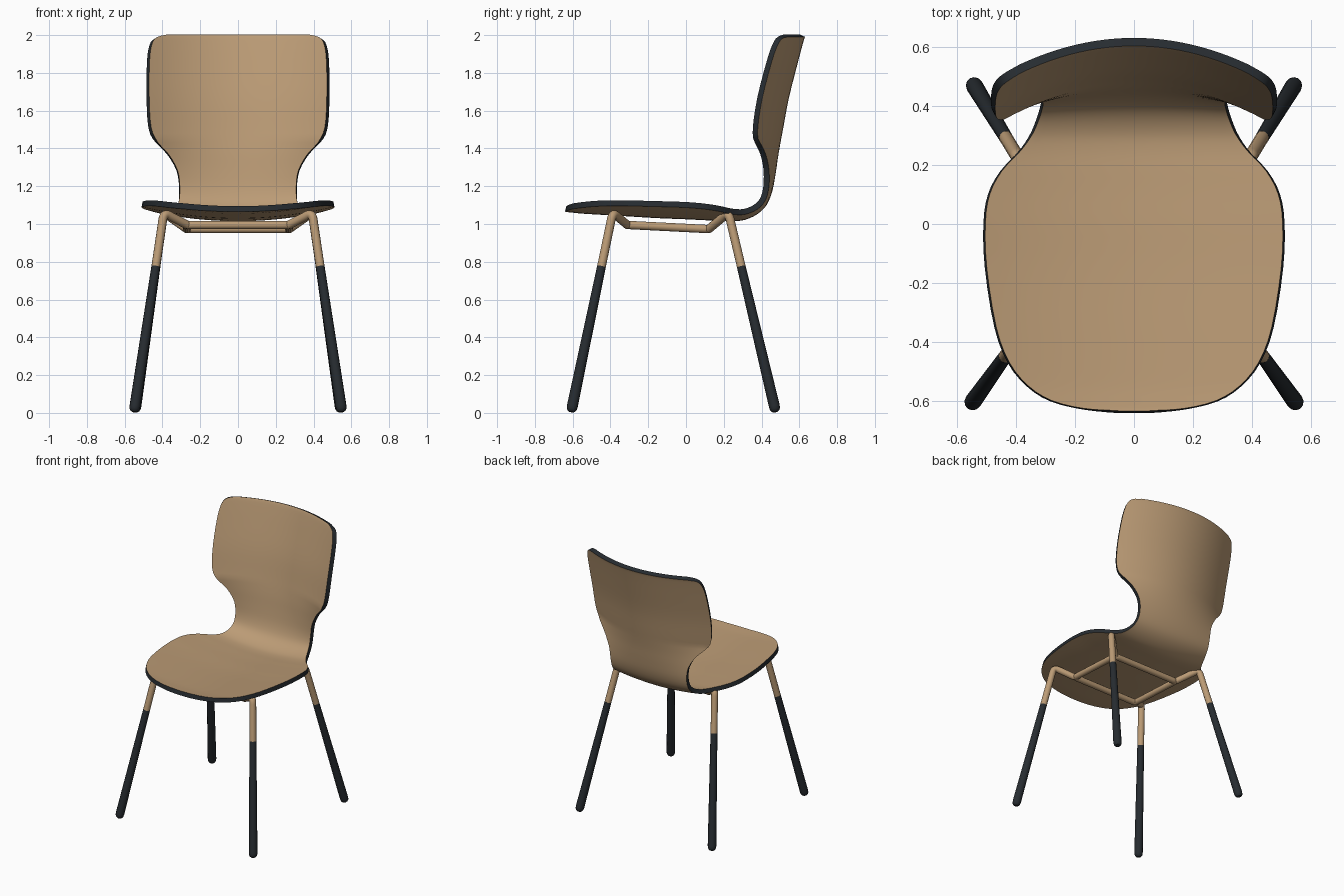
import bpy, bmesh
from mathutils import Vector

if "Cube" in bpy.data.objects:
    bpy.data.objects.remove(bpy.data.objects["Cube"])


def material(name, color):
    m = bpy.data.materials.new(name)
    m.diffuse_color = (*color, 1)
    m.use_nodes = True
    m.node_tree.nodes["Principled BSDF"].inputs["Base Color"].default_value = m.diffuse_color
    return m


WOOD = material("wood", (0.50, 0.33, 0.18))
DARK = material("dark", (0.02, 0.025, 0.03))


def tube(name, points, radius, mat, kind='NURBS', cyclic=False, scales=None):
    """Round tube along a path, with optional radius scale per point."""
    cu = bpy.data.curves.new(name, 'CURVE')
    cu.dimensions = '3D'
    cu.bevel_depth = radius
    cu.bevel_resolution = 4
    cu.use_fill_caps = not cyclic
    sp = cu.splines.new(kind)
    sp.points.add(len(points) - 1)
    for i, (p, co) in enumerate(zip(sp.points, points)):
        p.co = (*co, 1)
        p.radius = scales[i] if scales else 1
    if kind == 'NURBS':
        sp.order_u = 3
        sp.use_endpoint_u = not cyclic
        sp.resolution_u = 8
    sp.use_cyclic_u = cyclic
    sp.use_smooth = True
    cu.materials.append(mat)
    ob = bpy.data.objects.new(name, cu)
    bpy.context.collection.objects.link(ob)
    return ob


# Shell: centre line from seat front to back top as (y, z, half width)
PROFILE = [
    (-.637, 1.080, .05), (-.627, 1.078, .17), (-.60, 1.075, .28), (-.55, 1.070, .36),
    (-.47, 1.065, .425), (-.35, 1.058, .47), (-.15, 1.046, .502), (0, 1.040, .507),
    (.10, 1.035, .492), (.18, 1.032, .45), (.25, 1.030, .385), (.31, 1.037, .345),
    (.37, 1.065, .322), (.415, 1.11, .312), (.443, 1.18, .31), (.46, 1.27, .322),
    (.473, 1.36, .37), (.485, 1.43, .43), (.50, 1.51, .467), (.53, 1.67, .477),
    (.578, 1.86, .475), (.602, 1.95, .462), (.612, 1.985, .435), (.617, 1.997, .38),
]


def smooth_rows(rows, steps):
    """Catmull-Rom interpolation of the profile rows."""
    pts = [Vector(r) for r in rows]
    pts = [2 * pts[0] - pts[1]] + pts + [2 * pts[-1] - pts[-2]]
    out = []
    for a, b, c, d in zip(pts, pts[1:], pts[2:], pts[3:]):
        for k in range(steps):
            t = k / steps
            out.append(0.5 * (2 * b + (c - a) * t + (2 * a - 5 * b + 4 * c - d) * t * t
                              + (3 * b - a - 3 * c + d) * t ** 3))
    return out + [pts[-2]]


COLS = 24
bm = bmesh.new()
grid = []
for y, z, w in smooth_rows(PROFILE, 3):
    # Dish turns from upward on the seat to forward on the back
    turn = min(1, max(0, (z - 1.05) / 0.4)) if y > 0.2 else 0
    row = []
    for i in range(COLS + 1):
        x = w * (2 * i / COLS - 1)
        row.append(bm.verts.new((x, y - 0.61 * turn * x * x, z + 0.24 * (1 - turn) * x * x)))
    grid.append(row)
for r0, r1 in zip(grid, grid[1:]):
    for i in range(COLS):
        bm.faces.new((r0[i], r0[i + 1], r1[i + 1], r1[i]))
me = bpy.data.meshes.new("seat_shell")
bm.to_mesh(me)
bm.free()
me.materials.append(WOOD)
me.materials.append(DARK)
shell = bpy.data.objects.new("seat_shell", me)
bpy.context.collection.objects.link(shell)
sol = shell.modifiers.new("thickness", 'SOLIDIFY')
sol.thickness = 0.03
sol.offset = 0
sol.material_offset_rim = 1
bpy.context.view_layer.objects.active = shell
shell.select_set(True)
bpy.ops.object.modifier_apply(modifier=sol.name)
bpy.ops.object.shade_smooth_by_angle(angle=0.7)

# Legs: foot, bend under the seat, and corner of the support ring
LEGS = {
    "front": ((.55, -.608, .005), (.393, -.388, 1.06), (.27, -.31, .995)),
    "back": ((.545, .475, .005), (.393, .225, 1.06), (.27, .12, .973)),
}
for end, (foot, bend, ring) in LEGS.items():
    for side, s in (("left", -1), ("right", 1)):
        f, b, r = (Vector((s * p[0], p[1], p[2])) for p in (foot, bend, ring))
        # Tapered dark sleeve with a rounded foot
        tube(f"{end}_{side}_leg", [f.lerp(b, t) for t in (0, .006, .015, .03, .73)], 0.029,
             DARK, 'POLY', scales=(.45, .75, .93, 1, .8))
        # Bent rod from the sleeve to the ring
        tube(f"{end}_{side}_rod", [f.lerp(b, .72), f.lerp(b, .93), b, b.lerp(r, .45), r],
             0.023, WOOD)

# Support ring under the seat, with rounded corners
fr, br = Vector(LEGS["front"][2]), Vector(LEGS["back"][2])
flip = Vector((-1, 1, 1))
corners = [fr, br, br * flip, fr * flip]
path = []
for i, c in enumerate(corners):
    prev, nxt = corners[i - 1], corners[(i + 1) % 4]
    path += [c.lerp(prev, .1), c, c.lerp(nxt, .1)]
tube("support_ring", path, 0.022, WOOD, cyclic=True)
